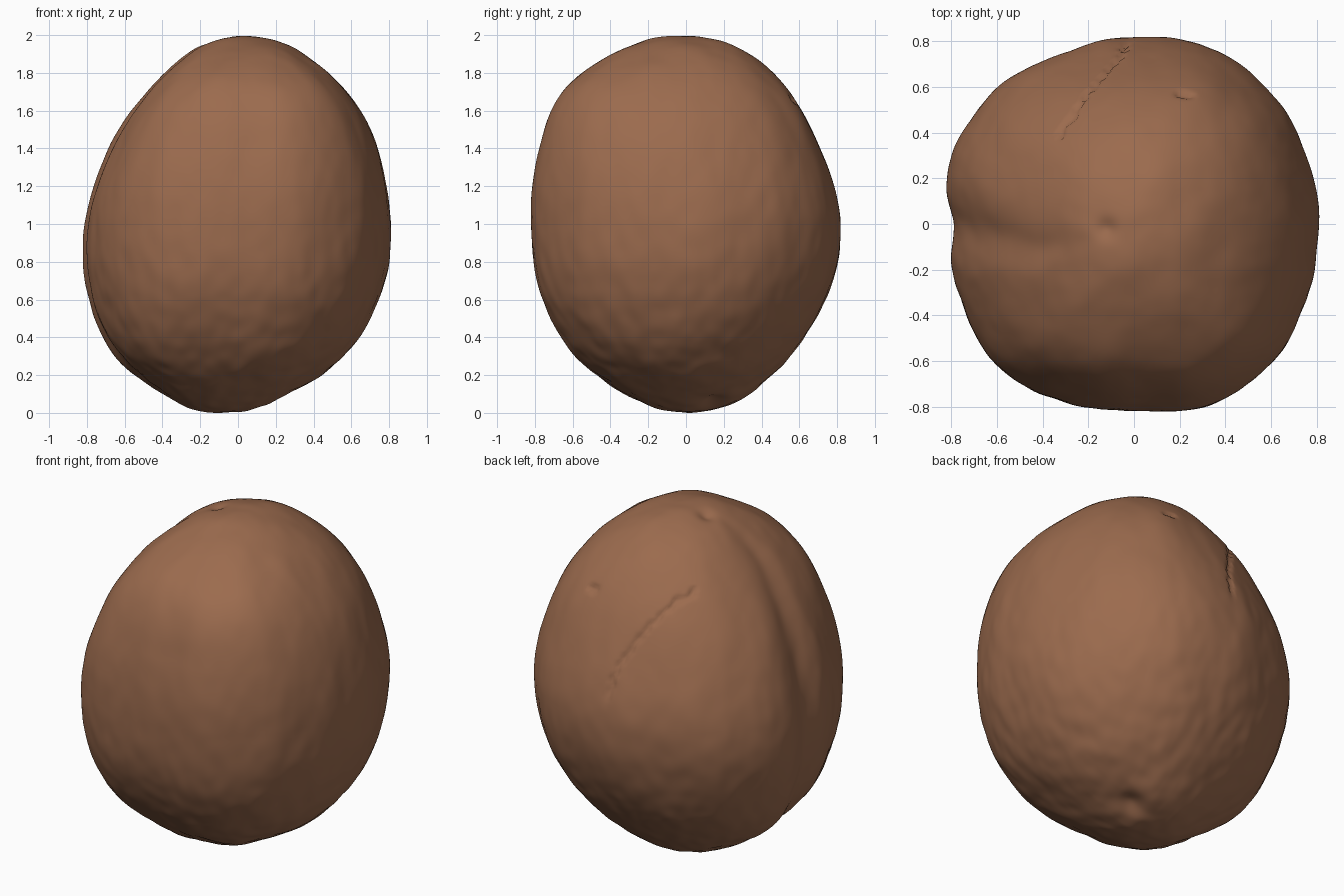
import bpy, bmesh, math
from mathutils import Vector, noise
from mathutils.geometry import intersect_point_line

if "Cube" in bpy.data.objects:
    bpy.data.objects.remove(bpy.data.objects["Cube"], do_unlink=True)

SEGMENTS, RINGS = 288, 180

# Half widths and centre drift from the bottom pole to the top pole
WIDTH_X = [.70, .744, .84, .833, .81, .777, .753, .71, .69]
WIDTH_Y = [.70, .73, .785, .817, .82, .814, .846, .855, .85]
CENTRE_X = [-.1, -.065, -.045, -.02, 0, .027, .047, .035, .04]
CENTRE_Y = [0, .01, -.015, -.01, 0, -.03, -.055, -.028, -.05]

# Lumpy cross-section radius, counter-clockwise from the left side
SECTION = [.81, .815, .825, .83, .81, .805, .835, .845,
           .825, .82, .855, .83, .805, .845, .85, .82]

# Splits in the skin near the top at the back
CRACKS = [[Vector(p) for p in line] for line in (
    ((-.33, .38), (-.22, .55), (-.09, .70), (-.03, .785)),
    ((.19, .57), (.25, .56)))]


def spline(values, t, closed=False):
    """Smooth curve through evenly spaced values, t from 0 to 1."""
    n = len(values)
    s = t * (n if closed else n - 1)
    i = int(s) if closed else min(int(s), n - 2)
    f = s - i

    def at(k):
        return values[k % n] if closed else values[max(0, min(n - 1, k))]

    a, b, c, d = (at(i + k) for k in (-1, 0, 1, 2))
    return b + f / 2 * (c - a + f * (2*a - 5*b + 4*c - d + f * (3 * (b - c) + d - a)))


def bell(distance, spread):
    return math.exp(-(distance / spread) ** 2)


def crack_distance(p):
    """Distance in plan from a point to the nearest jagged crack."""
    jag = noise.noise(p * 25) * .012
    flat = Vector((p.x + jag, p.y - jag))
    best = 1.0
    for line in CRACKS:
        for a, b in zip(line, line[1:]):
            f = intersect_point_line(flat, a, b)[1]
            foot = a.lerp(b, max(0, min(1, f)))
            best = min(best, math.dist(flat, foot))
    return best


def fit(values, centre, half):
    """Spread an outline's coordinates over a given centre and half width."""
    lo, hi = min(values), max(values)
    return [centre + half * (2 * (v - lo) / (hi - lo) - 1) for v in values]


def skin_relief(p):
    """Height of the wrinkles, dimples and cracks at a point."""
    low = max(.3, min(1, 1.4 - p.z * .75))
    folds = noise.noise(Vector((p.x * 5, p.y * 5, p.z * 2)))
    pits = noise.noise(Vector((p.x * 13, p.y * 13, p.z * 8)))
    relief = .009 * folds + .005 * low * pits
    # stem dimple and bottom pit
    relief -= .02 * bell((p - Vector((-.12, -.02, 1.97))).length, .045)
    relief -= .035 * bell((p - Vector((.14, .14, .05))).length, .07)
    if p.z > 1.1 and p.y > .3:
        relief -= .016 * bell(crack_distance(p), .01)
    return relief


def ring_points(t):
    """One ring of the skin; t runs from bottom to top."""
    phi = math.pi * t
    ring = math.sin(phi)
    squarish = .02 * max(0, math.sin(2 * math.pi * (t - .5)))
    xs, ys = [], []
    for i in range(SEGMENTS):
        theta = 2 * math.pi * i / SEGMENTS
        # fade the lumpy outline to an oval at the poles
        lump = spline(SECTION, i / SEGMENTS, True) / .815
        lump = 1 + (lump - 1) * min(1, ring * 1.3)
        lump += squarish * math.sin(2 * theta) ** 2
        # seam groove down the right side, swinging forward at the ends
        seam = math.pi + .25 * (1 - ring)
        lump -= .055 * bell(theta - seam, .16) * min(1, ring * 1.6)
        xs.append(lump * math.cos(theta))
        ys.append(lump * math.sin(theta))
    xs = fit(xs, spline(CENTRE_X, t), ring * spline(WIDTH_X, t))
    ys = fit(ys, spline(CENTRE_Y, t), ring * spline(WIDTH_Y, t))
    points = []
    for x, y in zip(xs, ys):
        p = Vector((x, y, 1 - math.cos(phi)))
        out = Vector((x * 1.3, y * 1.3, p.z - 1)).normalized()
        points.append(p + out * skin_relief(p))
    return points


# Fruit body
bm = bmesh.new()
rows = [[bm.verts.new(p) for p in ring_points(j / RINGS)] for j in range(1, RINGS)]
bottom, top = (bm.verts.new(ring_points(t)[0]) for t in (0, 1))
for i in range(SEGMENTS):
    k = (i + 1) % SEGMENTS
    bm.faces.new((bottom, rows[0][k], rows[0][i]))
    bm.faces.new((top, rows[-1][i], rows[-1][k]))
    for lower, upper in zip(rows, rows[1:]):
        bm.faces.new((lower[i], lower[k], upper[k], upper[i]))

# Stand it on the ground
ground = min(v.co.z for v in bm.verts)
for v in bm.verts:
    v.co.z -= ground
for face in bm.faces:
    face.smooth = True

mesh = bpy.data.meshes.new("fruit_body")
bm.to_mesh(mesh)
bm.free()
body = bpy.data.objects.new("fruit_body", mesh)
bpy.context.collection.objects.link(body)

# Brown skin
skin = bpy.data.materials.new("brown_skin")
skin.use_nodes = True
colour = (.33, .147, .076, 1)
skin.diffuse_color = colour
shader = skin.node_tree.nodes["Principled BSDF"]
shader.inputs["Base Color"].default_value = colour
shader.inputs["Roughness"].default_value = .8
mesh.materials.append(skin)
